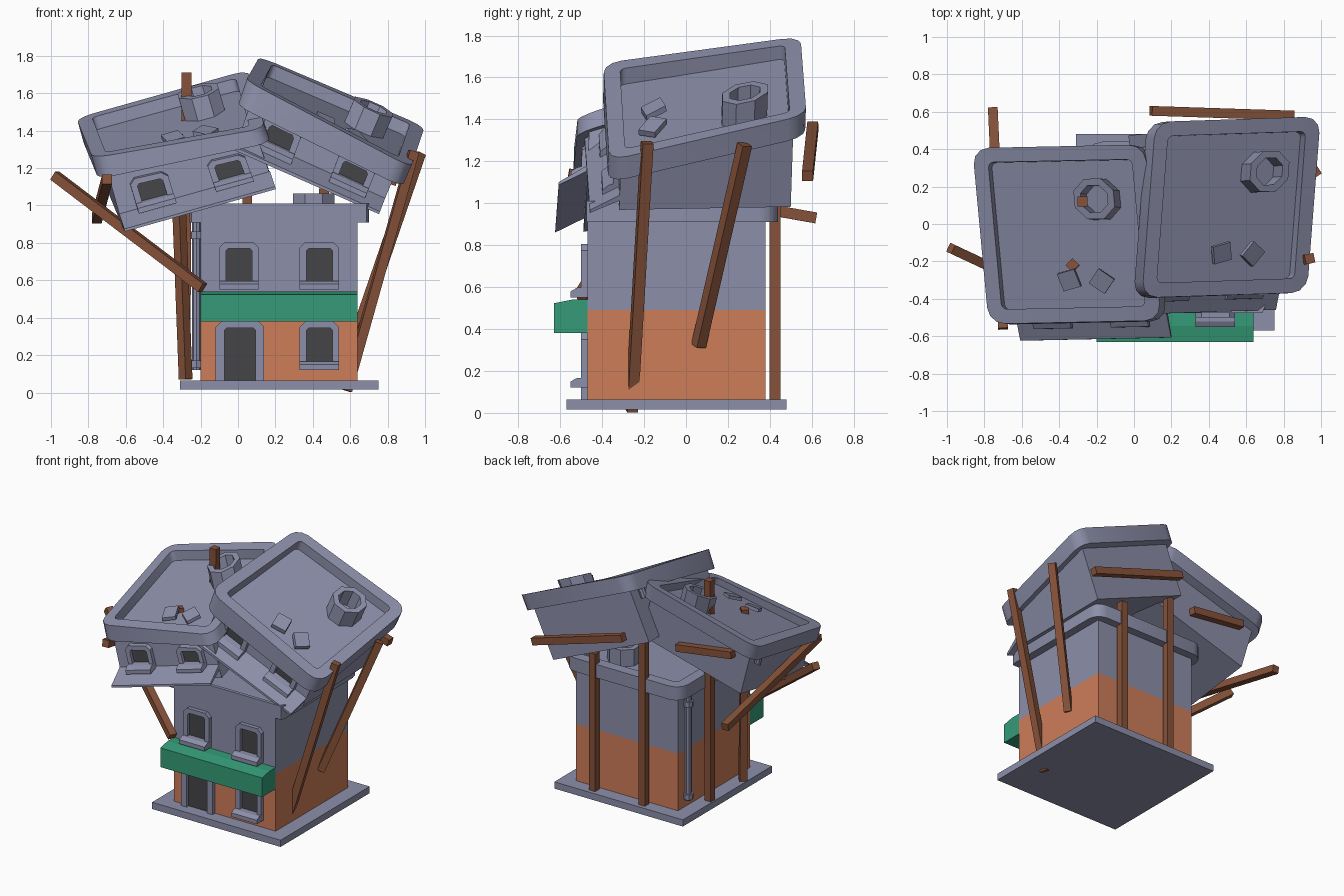
import bpy, bmesh, math
from mathutils import Matrix, Vector

if "Cube" in bpy.data.objects:
    bpy.data.objects.remove(bpy.data.objects["Cube"])


def material(name, rgb):
    m = bpy.data.materials.new(name)
    m.diffuse_color = (*rgb, 1)
    m.use_nodes = True
    m.node_tree.nodes["Principled BSDF"].inputs["Base Color"].default_value = m.diffuse_color
    return m


GREY = material("blue_grey_plaster", (0.265, 0.275, 0.40))
ORANGE = material("orange_brick", (0.62, 0.205, 0.10))
GREEN = material("green_awning", (0.035, 0.33, 0.185))
WOOD = material("brown_wood", (0.24, 0.085, 0.042))
DARK = material("dark_glass", (0.06, 0.06, 0.065))


def make(name, bm, mat, matrix, smooth=False):
    bmesh.ops.recalc_face_normals(bm, faces=bm.faces)
    bm.transform(matrix)
    me = bpy.data.meshes.new(name)
    bm.to_mesh(me)
    bm.free()
    me.materials.append(mat)
    ob = bpy.data.objects.new(name, me)
    bpy.context.collection.objects.link(ob)
    if smooth:
        bpy.ops.object.select_all(action='DESELECT')
        ob.select_set(True)
        bpy.context.view_layer.objects.active = ob
        bpy.ops.object.shade_smooth_by_angle(angle=math.radians(40))
    return ob


def prism(name, profile, x0, x1, mat, matrix):
    """Extrude a (y, z) profile along x."""
    bm = bmesh.new()
    a = [bm.verts.new((x0, y, z)) for y, z in profile]
    b = [bm.verts.new((x1, y, z)) for y, z in profile]
    n = len(a)
    bm.faces.new(a)
    bm.faces.new(b)
    for i in range(n):
        j = (i + 1) % n
        bm.faces.new((a[i], a[j], b[j], b[i]))
    return make(name, bm, mat, matrix)


def box(name, x0, x1, y0, y1, z0, z1, mat, matrix):
    return prism(name, [(y0, z0), (y1, z0), (y1, z1), (y0, z1)], x0, x1, mat, matrix)


def ring(name, outer, inner, z0, z1, mat, matrix, smooth=False):
    """Hollow prism between two outlines with equal point counts."""
    bm = bmesh.new()
    loops = [[bm.verts.new((x, y, z)) for x, y in o]
             for o, z in ((outer, z0), (outer, z1), (inner, z1), (inner, z0))]
    n = len(outer)
    for k in range(4):
        p, q = loops[k], loops[(k + 1) % 4]
        for i in range(n):
            j = (i + 1) % n
            bm.faces.new((p[i], p[j], q[j], q[i]))
    return make(name, bm, mat, matrix, smooth)


def rounded(hx, hy, r, seg=3):
    pts = []
    for k, (sx, sy) in enumerate(((1, 1), (-1, 1), (-1, -1), (1, -1))):
        for i in range(seg + 1):
            t = math.pi / 2 * (k + i / seg)
            pts.append((sx * (hx - r) + r * math.cos(t), sy * (hy - r) + r * math.sin(t)))
    return pts


def circle(r, n):
    return [(r * math.cos(2 * math.pi * (i + .5) / n), r * math.sin(2 * math.pi * (i + .5) / n))
            for i in range(n)]


def cylinder(name, r, z0, z1, n, mat, matrix):
    bm = bmesh.new()
    bmesh.ops.create_cone(bm, cap_ends=True, segments=n, radius1=r, radius2=r, depth=z1 - z0)
    return make(name, bm, mat, matrix @ Matrix.Translation((0, 0, (z0 + z1) / 2)), True)


def arch(w, z0, z1, c):
    return [(-w, z0), (w, z0), (w, z1 - c), (w - c, z1), (-w + c, z1), (-w, z1 - c)]


WALL = 0.425
FLOOR = -0.07


def opening(name, x, z0, z1, matrix, sill=True, half=0.105, pane=0.07):
    """Framed window or door on the front wall of a storey."""
    m = matrix @ Matrix.Translation((x, -WALL, 0)) @ Matrix.Rotation(math.pi / 2, 4, 'X')
    low = z0 + 0.04 if sill else z0
    ring(name + "_frame", arch(half, z0, z1, 0.03), arch(pane, low, z1 - 0.035, 0.012),
         -0.01, 0.03, GREY, m)
    box(name + "_pane", x - pane, x + pane, -WALL - 0.006, -WALL + 0.003, low, z1 - 0.035, DARK, matrix)
    if sill:
        prism(name + "_sill", [(-WALL, z0), (-WALL - 0.08, z0), (-WALL - 0.08, z0 + 0.03),
                               (-WALL - 0.05, z0 + 0.047), (-WALL, z0 + 0.047)],
              x - half, x + half, GREY, matrix)


def roof(name, m, tiles, depth=0.10, front=-0.485):
    """Parapet tray with an octagonal chimney pot; local z = 0 is the rim top."""
    outer = [(x, max(y, front)) for x, y in rounded(0.48, 0.485, 0.09)]
    ring(name + "_parapet", outer, rounded(0.40, 0.405, 0.03), -depth, 0, GREY, m, True)
    c = m @ Matrix.Translation((0.185, 0.19, 0))
    ring(name + "_chimney_pot", circle(0.12, 8), circle(0.08, 8), FLOOR - 0.01, 0.055, GREY, c)
    if tiles:
        for k, (x, y, a) in enumerate(((-0.02, -0.25, 0.25), (0.16, -0.26, 0.9))):
            t = m @ Matrix.Translation((x, y, FLOOR + 0.03)) @ Matrix.Rotation(a, 4, 'Z') \
                @ Matrix.Rotation(0.2, 4, 'X')
            box(f"{name}_loose_tile_{k}", -0.05, 0.05, -0.05, 0.05, -0.015, 0.015, GREY, t)


# Standing house: slab, two storeys and flat roof
M = Matrix.Translation((0.22, -0.045, 1.01))
box("base_slab", -0.53, 0.53, -0.525, 0.525, -0.995, -0.945, GREY, M)
box("ground_storey", -0.42, 0.42, -WALL, WALL, -0.945, -0.52, ORANGE, M)
box("upper_storey", -0.42, 0.42, -WALL, WALL, -0.52, FLOOR, GREY, M)
roof("house", M, False, front=-0.43)

# Windows, door and awning
opening("door", -0.21, -0.945, -0.63, M, False, 0.13, 0.083)
opening("ground_window", 0.215, -0.89, -0.63, M)
opening("upper_window_left", -0.215, -0.46, -0.205, M)
opening("upper_window_right", 0.215, -0.46, -0.205, M)
prism("awning", [(-WALL, -0.63), (-0.585, -0.63), (-0.585, -0.487), (-0.50, -0.47), (-WALL, -0.47)],
      -0.42, 0.42, GREEN, M)

# Drain pipe with collars on the left wall
P = M @ Matrix.Translation((-0.442, 0.335, 0))
cylinder("drain_pipe", 0.024, -0.89, -0.09, 8, GREY, P)
for k, z in enumerate((-0.86, -0.17)):
    cylinder(f"drain_collar_{k}", 0.036, z - 0.02, z + 0.02, 8, GREY, P)


def frame(u, v, w, centre):
    """Sheared matrix of a tilted storey from its three edge directions and rim centre."""
    m = Matrix((u, v, w)).transposed().to_4x4()
    m.translation = centre
    return m


def toppled(name, m, front, back, win, lip, corner, lift):
    """Fallen storey with sheared-off bottom, torn lip and one warped corner."""
    before = set(bpy.data.objects)
    prism(name + "_body", [(-WALL, -front), (WALL, -back), (WALL, FLOOR), (-WALL, FLOOR)],
          -0.42, 0.42, GREY, m)
    roof(name, m, True, 0.12)
    for side, x in (("left", -0.215), ("right", 0.215)):
        opening(f"{name}_window_{side}", x, win[0], win[1], m)
    (y0, z0), (y1, z1) = lip
    prism(name + "_torn_lip", [(y0, z0), (y1, z1), (y1, z1 + 0.015), (y0, z0 + 0.03)],
          -0.42, 0.42, GREY, m)
    cylinder(name + "_pipe_stub", 0.024, -0.19, -0.11, 8, GREY,
             m @ Matrix.Translation((-0.445, 0.335, 0)))
    inv = m.inverted()
    for ob in set(bpy.data.objects) - before:
        for vert in ob.data.vertices:
            p = inv @ vert.co
            wu = min(max(0.5 + corner[0] * p.x / 0.96, 0), 1)
            wv = min(max(0.5 + corner[1] * p.y / 0.96, 0), 1)
            fade = min(max(1 + p.z / 0.35, 0), 1)
            vert.co.z += lift * wu * wv * fade


A = frame((0.96, 0.02, 0.27), (-0.09, 0.97, 0.22), (-0.257, 0.03, 0.933), (-0.36, -0.055, 1.49))
B = frame((0.92, 0.03, -0.39), (0.075, 0.97, 0.225), (0.38, 0.03, 0.88), (0.52, 0.09, 1.50))
toppled("left_storey", A, 0.45, 0.45, (-0.36, -0.17), ((-0.42, -0.38), (-0.565, -0.42)), (1, -1), -0.10)
toppled("right_storey", B, 0.31, 0.51, (-0.26, -0.10), ((-0.42, -0.26), (-0.57, -0.29)), (-1, -1), 0.09)

# Wooden props and loose beams
BEAMS = {
    "front_left_prop": ((-0.98, -0.13, 1.16), (-0.19, -0.50, 0.56)),
    "cross_beam": ((-0.70, -0.56, 1.14), (-0.755, 0.62, 0.93)),
    "left_post_rear": ((-0.28, 0.12, 0.07), (-0.275, 0.12, 1.71)),
    "left_post_front": ((-0.28, -0.27, 0.07), (-0.33, -0.22, 1.38)),
    "left_storey_plank": ((-0.20, 0.385, 1.29), (-0.65, 0.375, 1.35)),
    "right_storey_plank": ((0.09, 0.605, 1.365), (0.85, 0.58, 1.13)),
    "back_post_left": ((0.05, 0.425, 0.065), (0.05, 0.425, 1.28)),
    "back_post_right": ((0.46, 0.425, 0.065), (0.46, 0.425, 1.09)),
    "right_prop_front": ((0.58, -0.26, 0.01), (0.94, -0.185, 1.29)),
    "right_prop_rear": ((0.64, 0.06, 0.32), (0.97, 0.28, 1.28)),
}
for name, (a, b) in BEAMS.items():
    a, b = Vector(a), Vector(b)
    d = b - a
    m = Matrix.Translation(a) @ d.to_track_quat('Z', 'Y').to_matrix().to_4x4()
    box(name, -0.026, 0.026, -0.026, 0.026, 0, d.length, WOOD, m)
